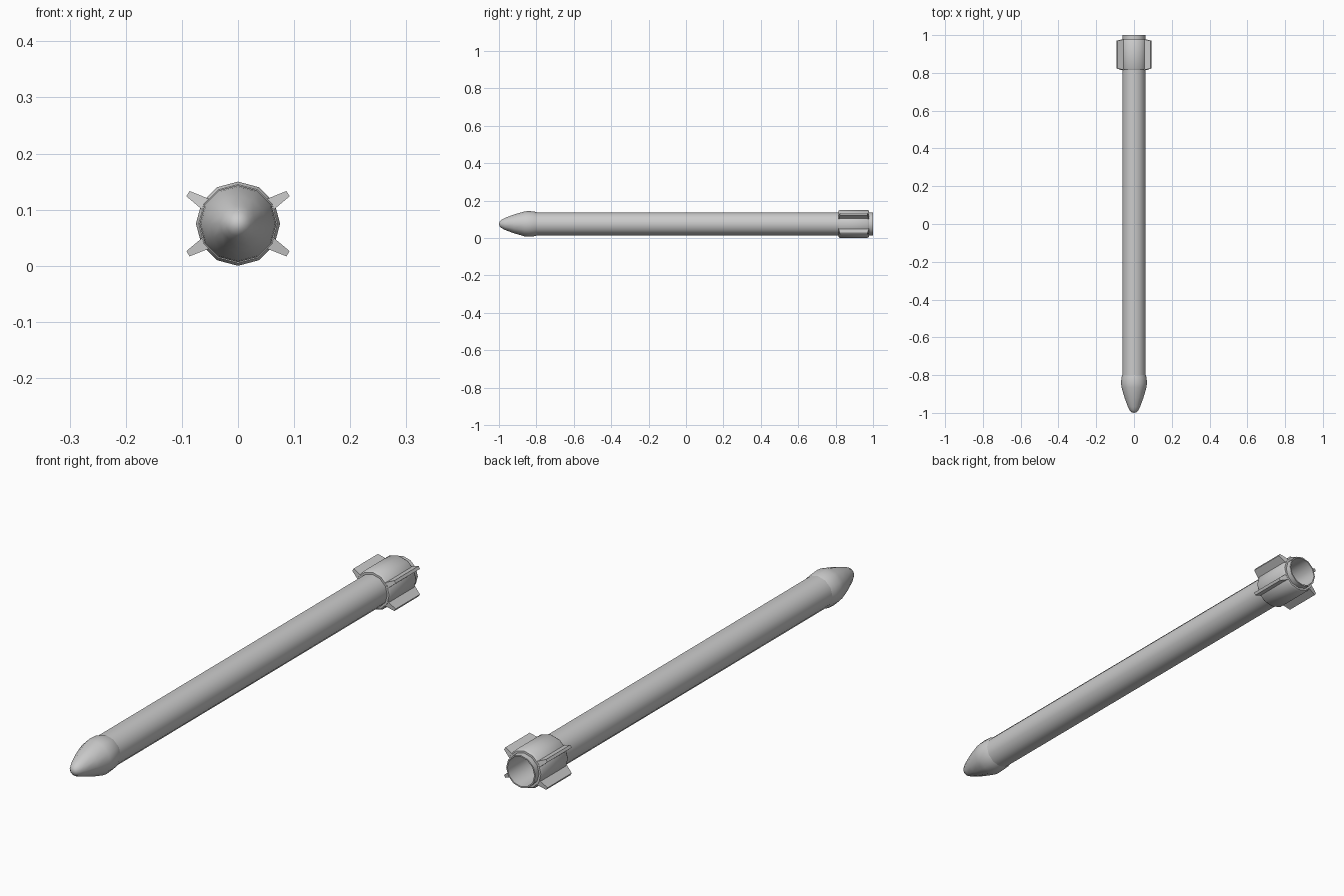
import bpy, bmesh
from math import cos, sin, radians, pi

if "Cube" in bpy.data.objects:
    bpy.data.objects.remove(bpy.data.objects["Cube"])

SIDES = 12
AXIS_Z = 0.075


def finish(name, bm, recalc=True):
    if recalc:
        bmesh.ops.recalc_face_normals(bm, faces=bm.faces)
    mesh = bpy.data.meshes.new(name)
    bm.to_mesh(mesh)
    bm.free()
    obj = bpy.data.objects.new(name, mesh)
    bpy.context.collection.objects.link(obj)
    bpy.ops.object.select_all(action='DESELECT')
    obj.select_set(True)
    bpy.context.view_layer.objects.active = obj
    bpy.ops.object.shade_smooth_by_angle(angle=radians(40))
    return obj


def lathe(name, profile):
    """Turn (y, radius) points around the long axis; radius 0 closes to a tip."""
    bm = bmesh.new()
    rings = []
    for y, r in profile:
        if r == 0:
            rings.append([bm.verts.new((0, y, AXIS_Z))] * SIDES)
        else:
            rings.append([bm.verts.new((r * cos(2 * pi * i / SIDES), y,
                                        AXIS_Z + r * sin(2 * pi * i / SIDES)))
                          for i in range(SIDES)])
    for a, b in zip(rings, rings[1:]):
        for i in range(SIDES):
            j = (i + 1) % SIDES
            bm.faces.new(dict.fromkeys((a[i], a[j], b[j], b[i])))
    return finish(name, bm)


# Long tube, open and hollow at the tail with a thin rim
lathe("body_tube", [(-0.82, 0.062), (1.0, 0.062), (1.0, 0.057), (0.0, 0.057), (0.0, 0)])

# Rounded nose, slightly wider than the tube
lathe("nose_cone", [(-1.0, 0), (-0.997, 0.012), (-0.987, 0.022), (-0.968, 0.032),
                    (-0.92, 0.050), (-0.865, 0.066), (-0.845, 0.0685),
                    (-0.815, 0.067), (-0.795, 0.061)])

# Tail collar with chamfered ends
lathe("tail_collar", [(0.815, 0.060), (0.815, 0.070), (0.823, 0.075),
                      (0.970, 0.075), (0.978, 0.070), (0.978, 0.060)])


# Four tapered fins
def fin(name, angle):
    bm = bmesh.new()
    c, s = cos(angle), sin(angle)
    rings = []
    for r, half, y0, y1 in ((0.066, 0.0115, 0.815, 0.978),
                            (0.104, 0.0055, 0.823, 0.970)):
        rings.append([bm.verts.new((r * c - t * s, y, AXIS_Z + r * s + t * c))
                      for t, y in ((-half, y0), (half, y0), (half, y1), (-half, y1))])
    root, tip = rings
    bm.faces.new(root)
    bm.faces.new(tip)
    for i in range(4):
        j = (i + 1) % 4
        bm.faces.new((root[i], root[j], tip[j], tip[i]))
    finish(name, bm)


for n, deg in enumerate((31, 149, 211, 329)):
    fin(f"tail_fin_{n + 1}", radians(deg))
